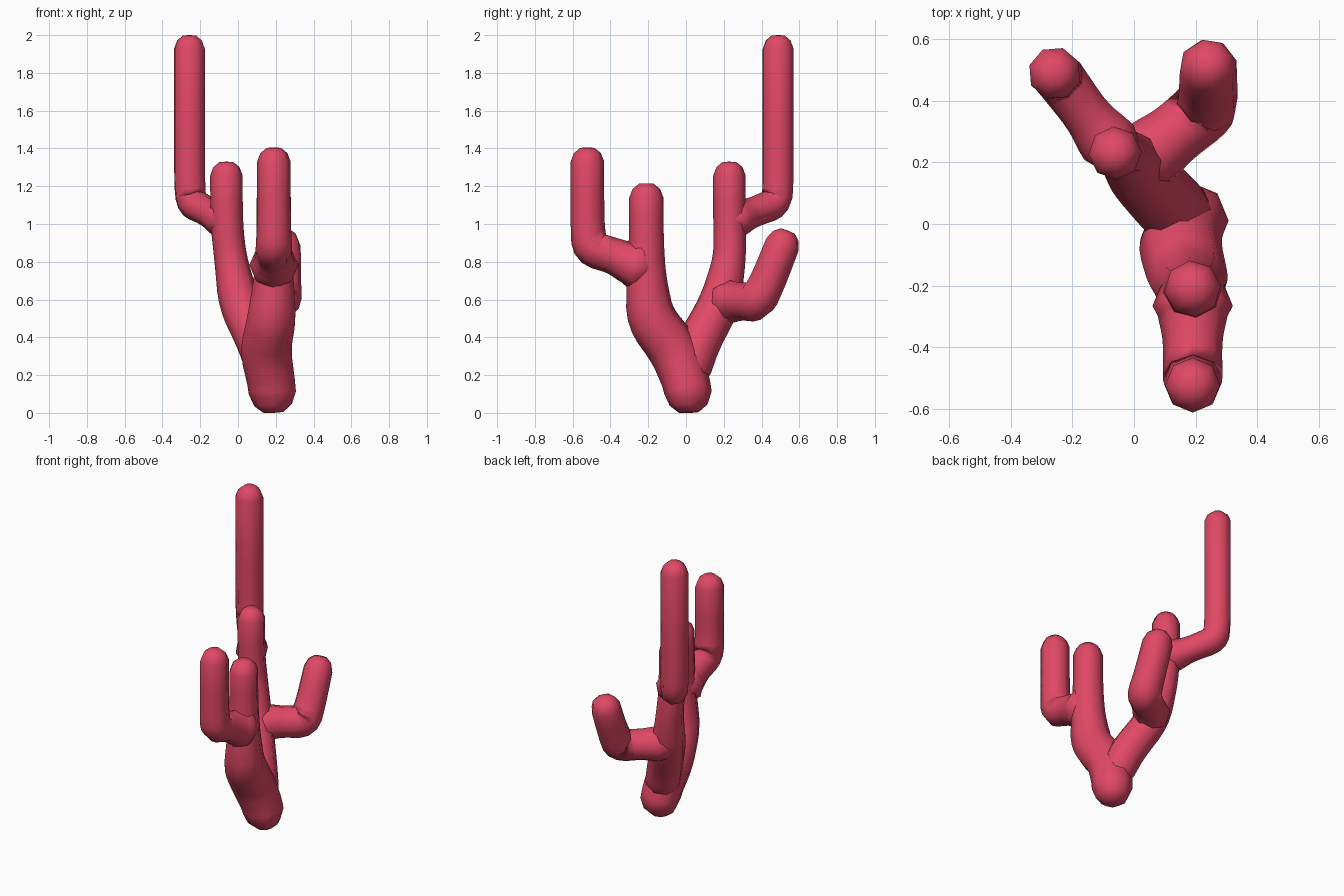
import bpy, bmesh, math
from mathutils import Vector

if "Cube" in bpy.data.objects:
    bpy.data.objects.remove(bpy.data.objects["Cube"])

SIDES = 8
mat = bpy.data.materials.new("coral_red")
mat.diffuse_color = (0.75, 0.065, 0.13, 1)
mat.use_nodes = True
mat.node_tree.nodes["Principled BSDF"].inputs["Base Color"].default_value = mat.diffuse_color


def soften(pts, passes=2):
    # corner cutting on (x, y, z, radius) points, ends kept
    pts = [Vector(p) for p in pts]
    for _ in range(passes):
        out = [pts[0]]
        for i, (a, b) in enumerate(zip(pts, pts[1:])):
            if i > 0:
                out.append(a.lerp(b, 0.2))
            if i < len(pts) - 2:
                out.append(a.lerp(b, 0.8))
        out.append(pts[-1])
        pts = out
    return pts


def limb(name, path):
    # eight-sided tube with rounded ends
    pts = soften(path)
    pos = [p.to_3d() for p in pts]
    rad = [p[3] for p in pts]
    d0 = (pos[1] - pos[0]).normalized()
    d1 = (pos[-1] - pos[-2]).normalized()
    r0, r1 = rad[0], rad[-1]
    # cap rings: (offset inwards from the tip, radius factor)
    caps = ((0.02, 0.42), (0.33, 0.8), (0.85, 1.0))
    start = [(pos[0] + d0 * r0 * o, r0 * f) for o, f in caps]
    end = [(pos[-1] - d1 * r1 * o, r1 * f) for o, f in reversed(caps)]
    mid = [(p, r) for p, r in zip(pos[1:-1], rad[1:-1])
           if (p - start[-1][0]).dot(d0) > 0.01 and (p - end[0][0]).dot(d1) < -0.01]
    rings = start + mid + end

    bm = bmesh.new()
    n = Vector((1, 0, 0))
    if abs(d0.x) > 0.8:
        n = Vector((0, 0, 1))
    loops = []
    for i, (c, r) in enumerate(rings):
        t = (rings[min(i + 1, len(rings) - 1)][0] - rings[max(i - 1, 0)][0]).normalized()
        n = (n - t * n.dot(t)).normalized()
        b = t.cross(n)
        loops.append([bm.verts.new(c + (n * math.cos(a) + b * math.sin(a)) * r)
                      for a in (2 * math.pi * k / SIDES for k in range(SIDES))])
    for u, v in zip(loops, loops[1:]):
        for k in range(SIDES):
            m = (k + 1) % SIDES
            bm.faces.new((u[k], u[m], v[m], v[k]))
    tips = (bm.verts.new(pos[0]), bm.verts.new(pos[-1]))
    for k in range(SIDES):
        m = (k + 1) % SIDES
        bm.faces.new((loops[0][m], loops[0][k], tips[0]))
        bm.faces.new((loops[-1][k], loops[-1][m], tips[1]))
    bmesh.ops.recalc_face_normals(bm, faces=bm.faces)
    for f in bm.faces:
        f.smooth = True
    me = bpy.data.meshes.new(name)
    bm.to_mesh(me)
    bm.free()
    me.materials.append(mat)
    ob = bpy.data.objects.new(name, me)
    bpy.context.collection.objects.link(ob)
    return ob


# trunk continuing into the front limb
limb("trunk_and_front_limb", [
    (0.188, 0.015, 0.0, 0.125), (0.18, 0.01, 0.14, 0.125), (0.145, -0.06, 0.33, 0.135),
    (0.178, -0.19, 0.50, 0.13), (0.19, -0.21, 0.72, 0.105), (0.19, -0.21, 0.92, 0.092),
    (0.19, -0.21, 1.215, 0.092)])

# front side branch
limb("front_branch", [
    (0.19, -0.16, 0.75, 0.13), (0.19, -0.29, 0.79, 0.115), (0.19, -0.38, 0.83, 0.095),
    (0.19, -0.51, 0.87, 0.097), (0.19, -0.522, 1.0, 0.089), (0.19, -0.522, 1.405, 0.089)])

# back limb rising from the trunk
limb("back_limb", [
    (0.18, 0.0, 0.15, 0.11), (0.115, 0.06, 0.36, 0.115), (0.005, 0.18, 0.58, 0.11),
    (-0.04, 0.232, 0.82, 0.086), (-0.06, 0.23, 1.0, 0.086), (-0.062, 0.23, 1.33, 0.086)])

# tall branch on the back limb
limb("tall_branch", [
    (-0.03, 0.20, 1.0, 0.10), (-0.09, 0.275, 1.03, 0.10), (-0.15, 0.35, 1.06, 0.078),
    (-0.247, 0.48, 1.11, 0.085), (-0.257, 0.488, 1.22, 0.086), (-0.257, 0.488, 2.0, 0.086)])

# short thick branch on the back limb
limb("short_branch", [
    (-0.04, 0.155, 0.58, 0.11), (0.06, 0.235, 0.59, 0.115), (0.13, 0.29, 0.59, 0.1),
    (0.235, 0.375, 0.585, 0.105), (0.24, 0.435, 0.70, 0.097), (0.24, 0.54, 0.965, 0.094)])
